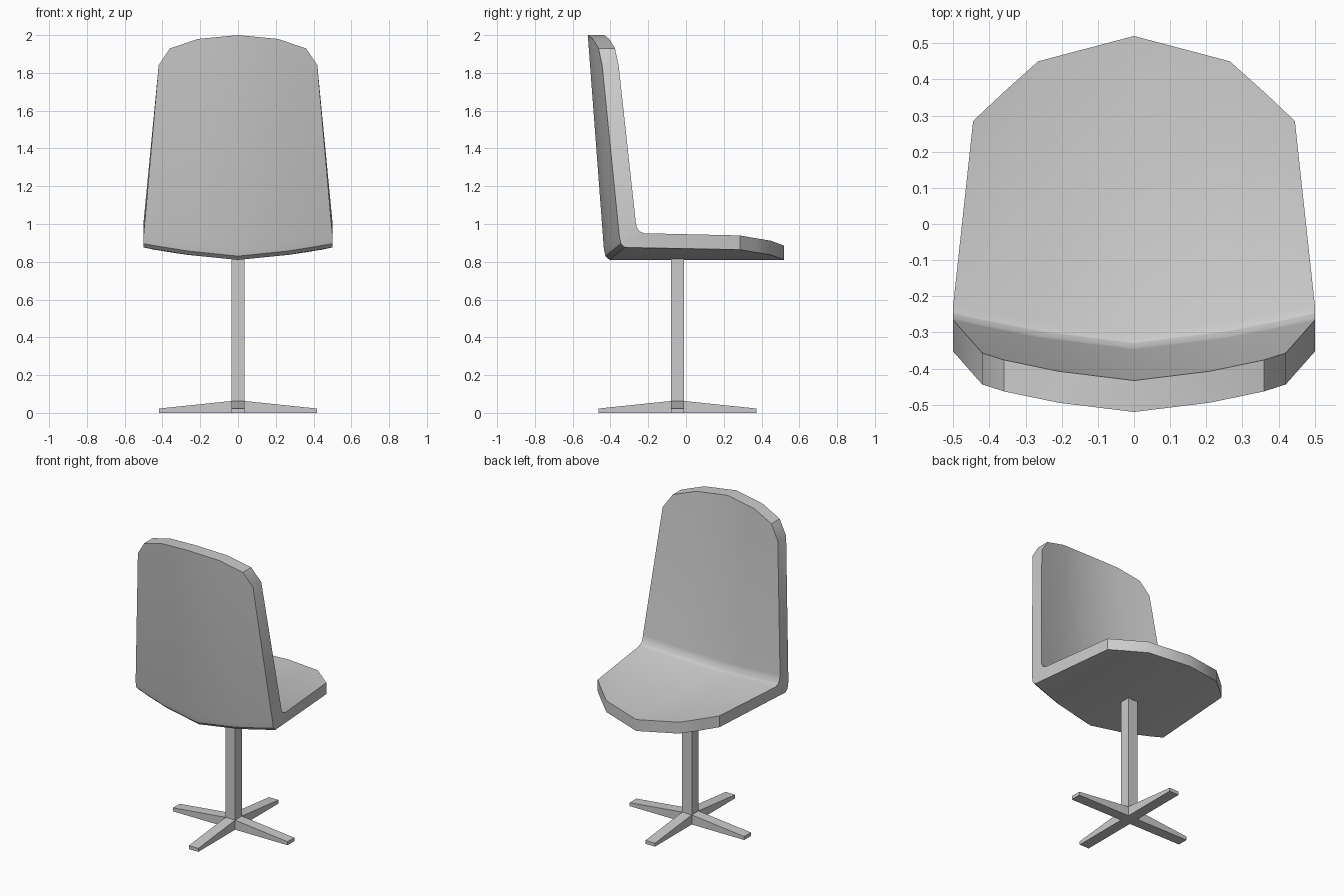
import bpy, bmesh, math
from mathutils import Matrix

if "Cube" in bpy.data.objects:
    bpy.data.objects.remove(bpy.data.objects["Cube"])

POST_Y = -0.045
THICK_SEAT, THICK_BACK = 0.075, 0.087


def add_object(name, bm):
    bmesh.ops.recalc_face_normals(bm, faces=bm.faces)
    mesh = bpy.data.meshes.new(name)
    bm.to_mesh(mesh)
    bm.free()
    obj = bpy.data.objects.new(name, mesh)
    bpy.context.collection.objects.link(obj)
    return obj


# Seat shell: one column per entry, running seat front -> bend -> back top
# (x at front, y at front, x at bend, x at top, z at top)
half = [(0, 0.52, 0, 0, 2.0),
        (0.265, 0.45, 0.26, 0.21, 1.98),
        (0.36, 0.365, 0.42, 0.36, 1.93),
        (0.445, 0.285, 0.5, 0.42, 1.84)]
columns = [(-a, b, -c, -d, e) for a, b, c, d, e in half[:0:-1]] + half


def dish(x, depth):
    return depth * (abs(x) / 0.5) ** 1.4


def bent(x, y, z):
    return (x, y + dish(x, 0.082), z + dish(x, 0.066))


def column_loop(xf, yf, xb, xt, zt):
    zf = 0.81 + dish(xf, 0.064)
    yt = -0.435 - 0.085 * (zt - 0.87) / 1.13 + dish(xt, 0.082)
    under = [(-0.405, 0.81), (-0.427, 0.83), (-0.435, 0.87)]
    upper = [(-0.348, 0.945), (-0.343, 0.917), (-0.329, 0.896), (-0.305, 0.885)]
    return ([(xf, yf, zf)] + [bent(xb, y, z) for y, z in under]
            + [(xt, yt, zt), (xt, yt + THICK_BACK, zt)]
            + [bent(xb, y, z) for y, z in upper]
            + [(xf, yf, zf + THICK_SEAT)])


bm = bmesh.new()
loops = [[bm.verts.new(p) for p in column_loop(*c)] for c in columns]
n = len(loops[0])
for a, b in zip(loops, loops[1:]):
    for i in range(n):
        j = (i + 1) % n
        bm.faces.new((a[i], a[j], b[j], b[i]))
# Side walls: back strip, bend and seat strip
for v in (loops[0], loops[-1]):
    bm.faces.new((v[3], v[4], v[5], v[6]))
    bm.faces.new((v[2], v[3], v[6], v[7]))
    bm.faces.new((v[1], v[2], v[7], v[8], v[9]))
    bm.faces.new((v[0], v[1], v[9], v[10]))
shell = add_object("seat_shell", bm)
bpy.context.view_layer.objects.active = shell
shell.select_set(True)
bpy.ops.object.shade_smooth_by_angle(angle=math.radians(30))

# Square post
bm = bmesh.new()
bmesh.ops.create_cube(bm, size=1, matrix=Matrix.Translation((0, POST_Y, 0.41))
                      @ Matrix.Diagonal((0.07, 0.07, 0.82, 1)))
add_object("post", bm)

# Four tapered feet around the post
profile = [(0.035, 0), (0.418, 0), (0.418, 0.023), (0.035, 0.063)]
for k in range(4):
    bm = bmesh.new()
    face = bm.faces.new([bm.verts.new((x, -0.035, z)) for x, z in profile])
    ext = bmesh.ops.extrude_face_region(bm, geom=[face])["geom"]
    bmesh.ops.translate(bm, vec=(0, 0.07, 0),
                        verts=[g for g in ext if isinstance(g, bmesh.types.BMVert)])
    # the extruded region needs its starting cap kept
    if len(bm.faces) < 6:
        edges = [e for e in bm.edges if e.is_boundary]
        bmesh.ops.holes_fill(bm, edges=edges)
    bm.transform(Matrix.Translation((0, POST_Y, 0))
                 @ Matrix.Rotation(k * math.pi / 2, 4, 'Z'))
    add_object(f"foot_{k + 1}", bm)
